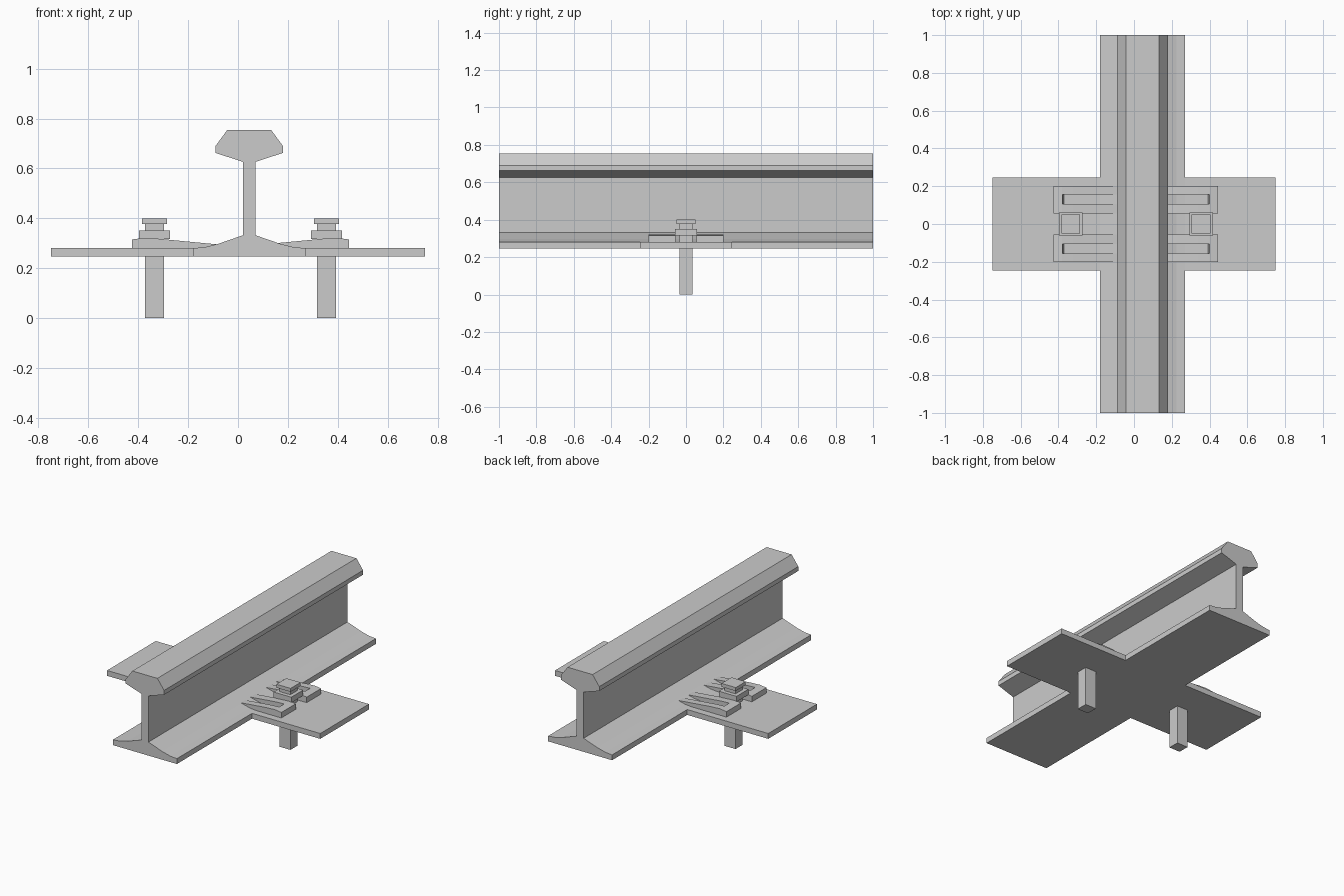
import bpy, bmesh

if "Cube" in bpy.data.objects:
    bpy.data.objects.remove(bpy.data.objects["Cube"])


def extrude(name, profile, y0, y1):
    """Extrude a closed (x, z) profile from y0 to y1."""
    bm = bmesh.new()
    face = bm.faces.new([bm.verts.new((x, y0, z)) for x, z in profile])
    new = bmesh.ops.extrude_face_region(bm, geom=[face])["geom"]
    verts = [v for v in new if isinstance(v, bmesh.types.BMVert)]
    bmesh.ops.translate(bm, verts=verts, vec=(0, y1 - y0, 0))
    bmesh.ops.recalc_face_normals(bm, faces=bm.faces)
    mesh = bpy.data.meshes.new(name)
    bm.to_mesh(mesh)
    bm.free()
    ob = bpy.data.objects.new(name, mesh)
    bpy.context.collection.objects.link(ob)
    return ob


def box(name, x0, x1, y0, y1, z0, z1):
    return extrude(name, [(x0, z0), (x1, z0), (x1, z1), (x0, z1)], y0, y1)


# Rail: half profile mirrored about its own centre line
RAIL_X = 0.045
half = [(0.225, 0.246), (0.225, 0.28), (0.179, 0.284), (0.123, 0.298),
        (0.025, 0.332), (0.025, 0.626), (0.135, 0.662), (0.135, 0.69),
        (0.088, 0.754)]
rail = [(RAIL_X + x, z) for x, z in half]
rail += [(RAIL_X - x, z) for x, z in reversed(half)]
extrude("rail", rail, -1, 1)

# Base plate wings, butted against the rail foot
box("base_plate_left", -0.75, RAIL_X - 0.225, -0.245, 0.245, 0.246, 0.28)
box("base_plate_right", RAIL_X + 0.225, 0.75, -0.245, 0.245, 0.246, 0.28)

# Fastenings, mirrored about a line just off centre
FIX_X = 0.01
clip = [(0.435, 0.28), (0.435, 0.315), (0.39, 0.321), (0.33, 0.318),
        (0.09, 0.295), (0.09, 0.28)]
slot = [(0.38, 0.27), (0.392, 0.34), (0.05, 0.34), (0.05, 0.27)]

for side, s in (("left", -1), ("right", 1)):
    # Two-pronged clips on either side of the bolt
    for end, t in (("front", -1), ("back", 1)):
        ob = extrude(f"clip_{side}_{end}",
                     [(FIX_X + s * x, z) for x, z in clip], t * 0.055, t * 0.2)
        cutter = extrude("slot_cutter",
                         [(FIX_X + s * x, z) for x, z in slot], t * 0.105, t * 0.155)
        cutter.hide_render = True
        mod = ob.modifiers.new("slot", "BOOLEAN")
        mod.operation = "DIFFERENCE"
        mod.solver = "EXACT"
        mod.object = cutter
        bpy.context.view_layer.objects.active = ob
        bpy.ops.object.modifier_apply(modifier=mod.name)
        bpy.data.objects.remove(cutter)

    # Square spike with washer and head
    cx = FIX_X + s * 0.345
    for part, hx, hy, z0, z1 in (("spike_shaft", 0.038, 0.035, 0.0, 0.316),
                                 ("spike_washer", 0.062, 0.06, 0.316, 0.351),
                                 ("spike_neck", 0.038, 0.035, 0.351, 0.378),
                                 ("spike_head", 0.05, 0.05, 0.378, 0.40)):
        box(f"{part}_{side}", cx - hx, cx + hx, -hy, hy, z0, z1)
